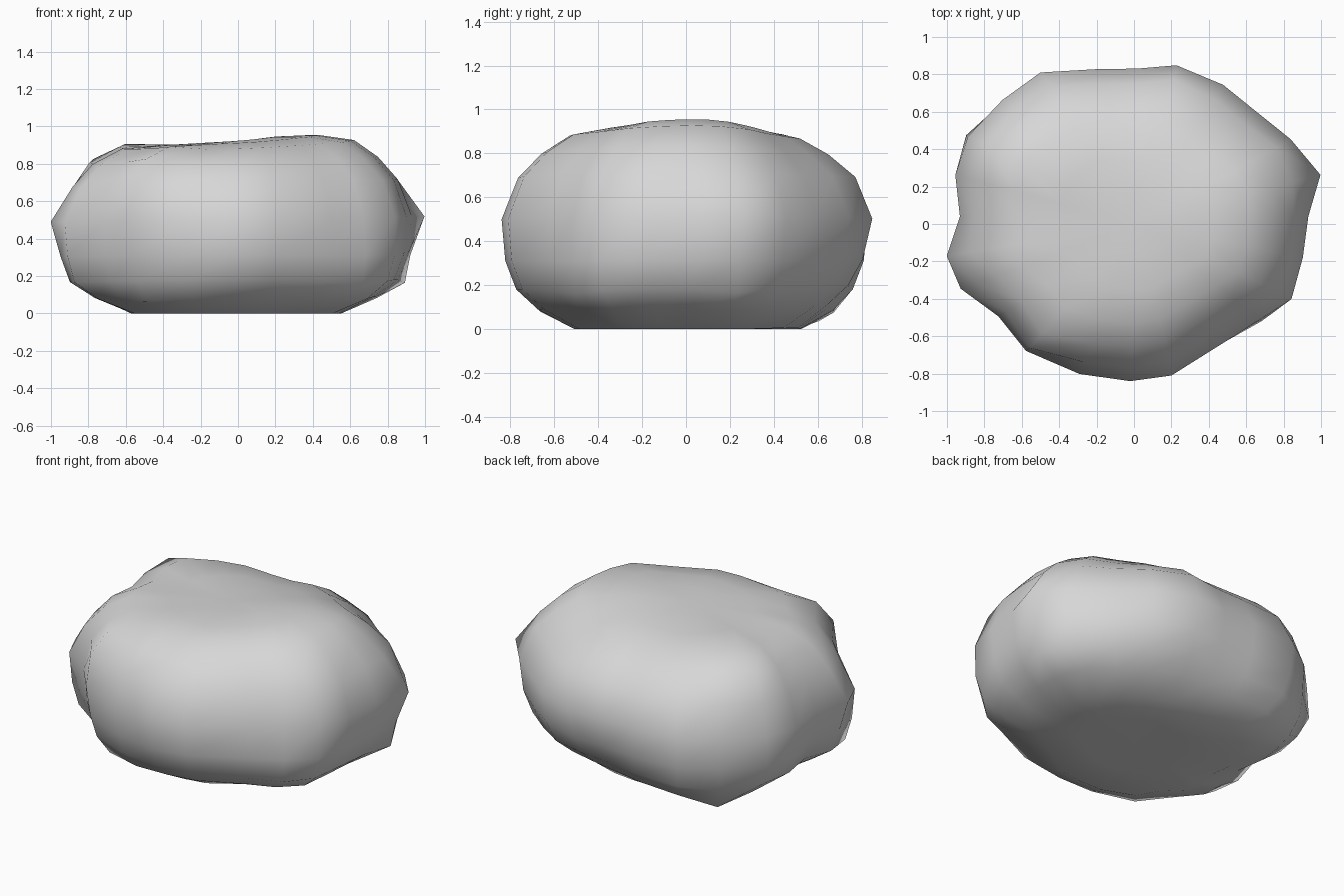
import bpy, bmesh, math
from mathutils import Vector

cube = bpy.data.objects.get("Cube")
if cube:
    bpy.data.objects.remove(cube, do_unlink=True)

# Waist outline of the boulder, counter-clockwise
OUTLINE = [(.91, .24), (.83, .45), (.66, .6), (.48, .75), (.23, .86), (.02, .84),
           (-.2, .83), (-.5, .81), (-.7, .66), (-.87, .46), (-.95, .26), (-.92, .04),
           (-.94, -.16), (-.91, -.34), (-.72, -.49), (-.57, -.67), (-.29, -.8),
           (-.02, -.84), (.2, -.81), (.5, -.62), (.67, -.51), (.84, -.4),
           (.9, -.18), (.92, .04)]

# Vertical profile: outline scale and height
PROFILE = [(.32, 0), (.6, 0), (.8, .09), (.92, .18), (.98, .31), (1, .5),
           (.91, .69), (.78, .8), (.63, .88), (.42, .91), (.2, .92)]

# Knobs and dents: centre, push along the outward direction, radius
BUMPS = [((.92, .25, .53), .09, .14),       # side knobs at the waist
         ((-.94, -.17, .5), .06, .15),
         ((-.86, .46, .29), .05, .18),
         ((-.64, .36, .8), .13, .22),       # crown shoulders
         ((-.68, -.1, .78), .06, .22),
         ((-.49, -.54, .78), .1, .22),
         ((.5, .05, .92), .04, .36),
         ((.48, .52, .84), -.04, .25),
         ((.05, .56, .86), -.03, .28),
         ((-.57, .52, .06), .13, .18),      # corners near the ground
         ((-.1, .5, 0), .04, .2),
         ((.85, .23, .18), .06, .14),
         ((-.86, -.24, .17), .05, .16),
         ((-.55, -.45, .07), .05, .18),
         ((-.3, -.49, 0), .06, .2),
         ((.78, -.38, .18), .02, .2),
         ((.58, -.5, .17), .06, .18),
         ((.2, .74, .18), -.06, .26)]

CORE = Vector((0, 0, .45))


def shape_point(x, y, z):
    """Tilt the crown, then push the point by nearby knobs and dents."""
    p = Vector((x + .03 * max(0, z - .5), y, z * (1 + .055 * x * z)))
    out = (p - CORE).normalized()
    push = sum(amount * math.exp(-((p - Vector(c)).length / radius) ** 2)
               for c, amount, radius in BUMPS)
    p += out * push
    p.z = max(p.z, 0)
    return p


# Loft the rings and close both ends
bm = bmesh.new()
rings = [[bm.verts.new(shape_point(x * s, y * s, z)) for x, y in OUTLINE]
         for s, z in PROFILE]
count = len(OUTLINE)
for low, high in zip(rings, rings[1:]):
    for i in range(count):
        j = (i + 1) % count
        bm.faces.new((low[i], low[j], high[j], high[i]))
for ring, z in ((rings[0], 0), (rings[-1], PROFILE[-1][1])):
    tip = bm.verts.new((0, 0, z))
    for i in range(count):
        bm.faces.new((ring[i], ring[(i + 1) % count], tip))
bmesh.ops.recalc_face_normals(bm, faces=bm.faces)
for face in bm.faces:
    face.smooth = True

mesh = bpy.data.meshes.new("boulder")
bm.to_mesh(mesh)
bm.free()
boulder = bpy.data.objects.new("boulder", mesh)
bpy.context.collection.objects.link(boulder)

# Plain stone colour
stone = bpy.data.materials.new("stone_grey")
stone.use_nodes = True
colour = (.68, .68, .68, 1)
stone.diffuse_color = colour
stone.node_tree.nodes["Principled BSDF"].inputs["Base Color"].default_value = colour
mesh.materials.append(stone)
